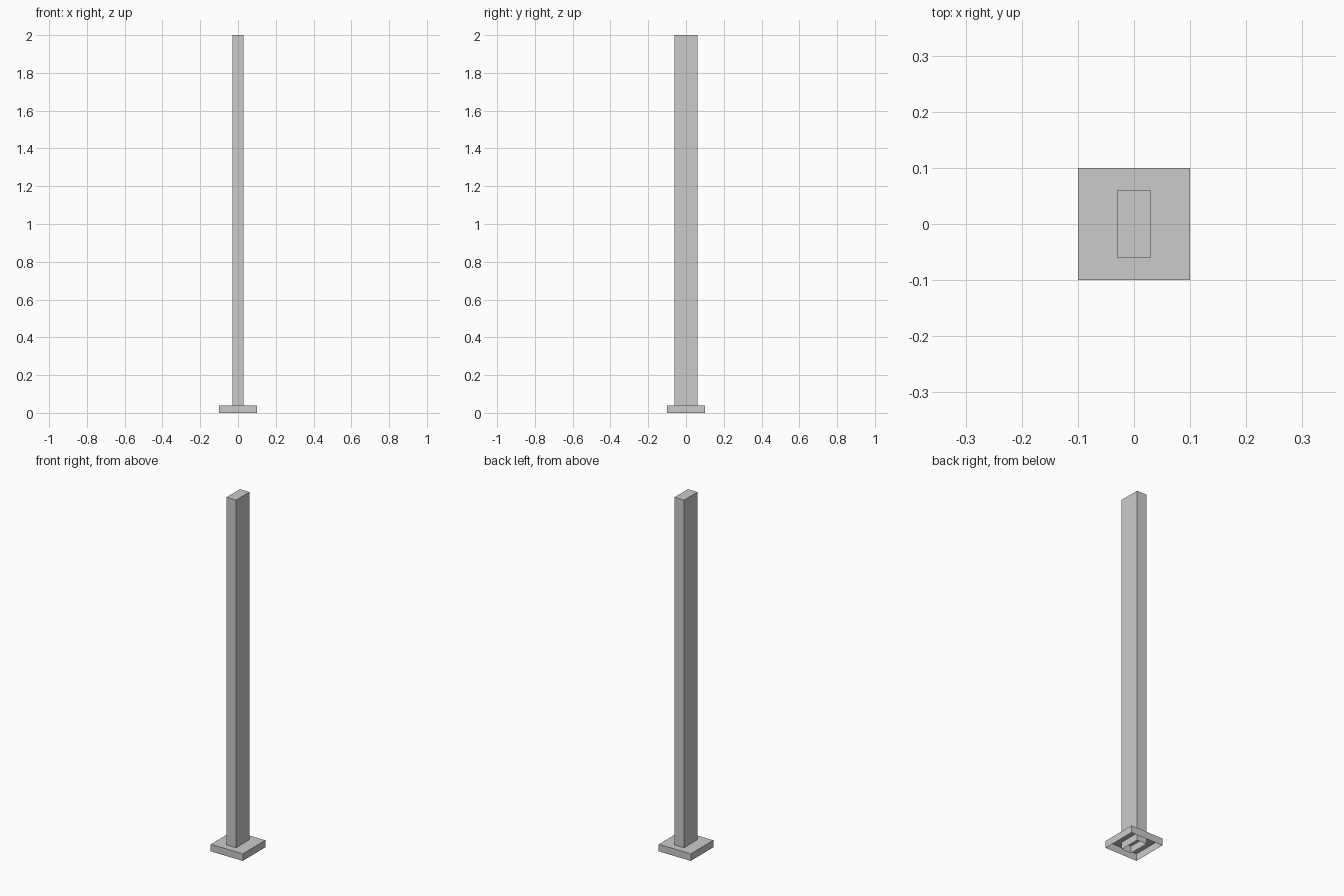
import bpy, bmesh

if "Cube" in bpy.data.objects:
    bpy.data.objects.remove(bpy.data.objects["Cube"])


def open_box(name, width, depth, height):
    """Box standing on z = 0 with its underside left open."""
    bm = bmesh.new()
    bmesh.ops.create_cube(bm, size=1)
    bmesh.ops.translate(bm, verts=bm.verts, vec=(0, 0, 0.5))
    bmesh.ops.scale(bm, verts=bm.verts, vec=(width, depth, height))
    bm.normal_update()
    underside = [f for f in bm.faces if f.normal.z < -0.5]
    bmesh.ops.delete(bm, geom=underside, context='FACES_ONLY')
    mesh = bpy.data.meshes.new(name)
    bm.to_mesh(mesh)
    bm.free()
    obj = bpy.data.objects.new(name, mesh)
    bpy.context.collection.objects.link(obj)
    return obj


# Square foot plate, hollow underneath
open_box("base_plate", 0.2, 0.2, 0.04)

# Tall rectangular post, running through the plate to the floor
open_box("post", 0.06, 0.12, 2.0)
